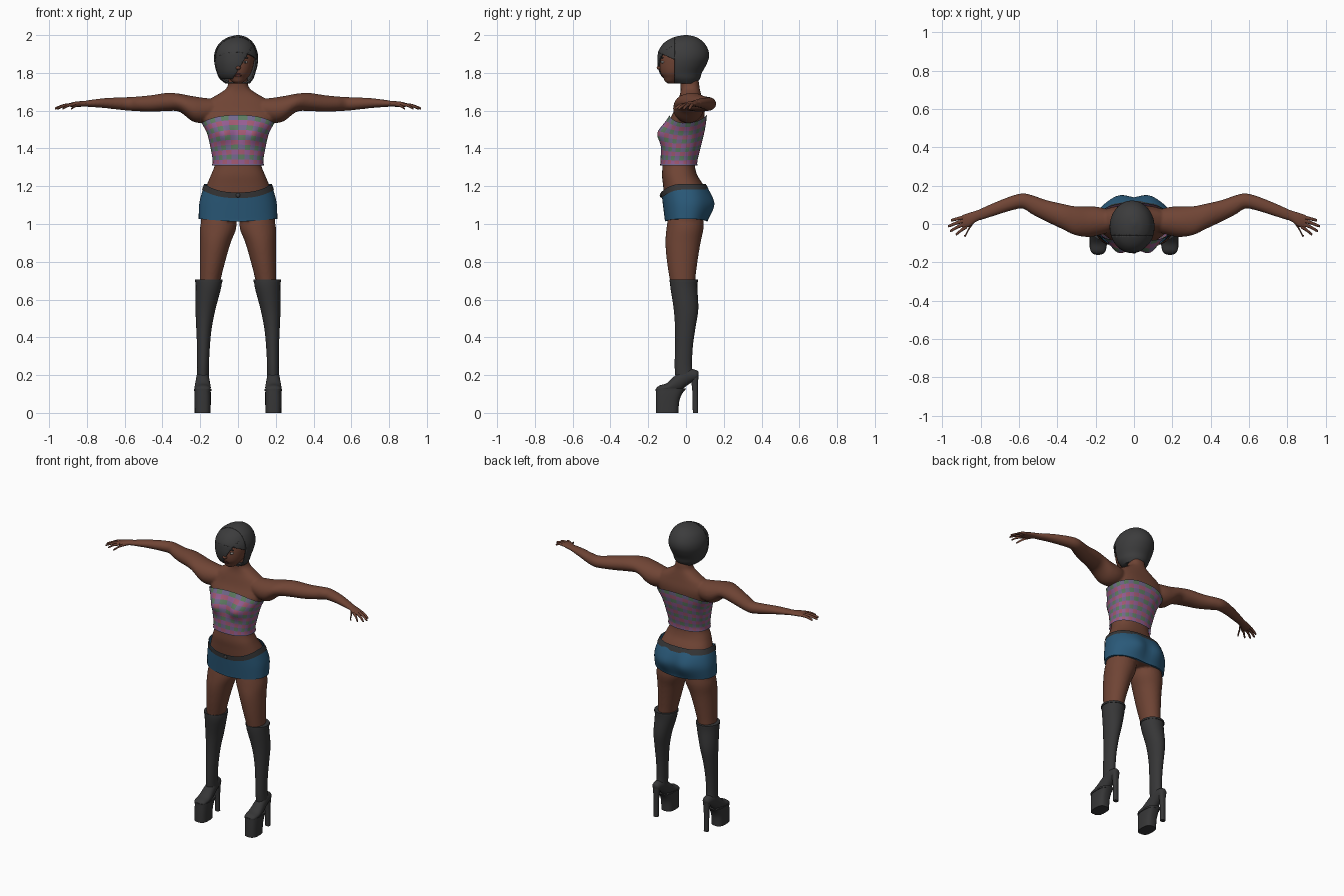
import bpy, bmesh
from math import cos, sin, tau, exp, copysign, radians

old = bpy.data.objects.get("Cube")
if old:
    bpy.data.objects.remove(old, do_unlink=True)


def material(name, r, g, b):
    m = bpy.data.materials.new(name)
    m.use_nodes = True
    m.diffuse_color = (r, g, b, 1)
    m.node_tree.nodes["Principled BSDF"].inputs["Base Color"].default_value = (r, g, b, 1)
    return m


skin = material("brown skin", .16, .058, .035)
lip = material("dark lips", .11, .03, .025)
black = material("charcoal hair", .045, .045, .046)
leather = material("black leather", .037, .037, .038)
denim = material("blue denim", .023, .1, .19)
white = material("eye white", .45, .42, .4)
plaid = [material("mauve", .3, .11, .29), material("rose", .36, .1, .17),
         material("green", .11, .2, .12), material("slate", .17, .14, .27)]


def power(v, p):
    return copysign(abs(v) ** p, v)


def refine(rings, steps=5):
    """Catmull-Rom interpolation between cross-sections."""
    out = []
    last = len(rings) - 1
    for i in range(last):
        quad = [rings[max(0, min(last, i + d))] for d in (-1, 0, 1, 2)]
        for k in range(steps):
            t = k / steps
            out.append(tuple(
                b + .5 * t * (c - a + t * (2 * a - 5 * b + 4 * c - d + t * (3 * (b - c) + d - a)))
                for a, b, c, d in zip(*quad)))
    return out + [rings[-1]]


def bridge(bm, loops):
    n = len(loops[0])
    return [[bm.faces.new((lo[k], lo[(k + 1) % n], hi[(k + 1) % n], hi[k])) for k in range(n)]
            for lo, hi in zip(loops, loops[1:])]


def loft(bm, rings, axis="z", n=28, p=1, s=1, steps=5):
    """Rings are (along, centre u, centre v, radius u, radius v)."""
    loops = []
    for t, u, v, ru, rv in refine(rings, steps):
        loop = []
        for k in range(n):
            a = tau * k / n
            c, d = u + ru * power(cos(a), p), v + rv * power(sin(a), p)
            x, y, z = {"z": (c, d, t), "x": (t, c, d), "y": (c, t, d)}[axis]
            loop.append(bm.verts.new((s * x, y, z)))
        loops.append(loop)
    bridge(bm, loops)
    bm.faces.new(loops[0])
    bm.faces.new(loops[-1])


def finish(name, bm, mats, mirror=False):
    bmesh.ops.recalc_face_normals(bm, faces=bm.faces[:])
    me = bpy.data.meshes.new(name)
    bm.to_mesh(me)
    bm.free()
    for m in mats:
        me.materials.append(m)
    for f in me.polygons:
        f.use_smooth = True
    me.set_sharp_from_angle(angle=radians(50))
    ob = bpy.data.objects.new(name, me)
    bpy.context.collection.objects.link(ob)
    if mirror:
        ob.modifiers.new("mirror", "MIRROR").use_mirror_merge = False
    return ob


def ball(name, mat, centre, radii, mirror=False):
    bm = bmesh.new()
    bmesh.ops.create_uvsphere(bm, u_segments=16, v_segments=10, radius=1)
    bmesh.ops.scale(bm, vec=radii, verts=bm.verts)
    bmesh.ops.translate(bm, vec=centre, verts=bm.verts)
    return finish(name, bm, [mat], mirror)


# Body: torso, neck, arms and legs fused into one smooth skin
ROUND = .85
torso = [(1.02, 0, 0, .196, .1), (1.1, 0, .005, .194, .115), (1.16, 0, -.002, .181, .115),
         (1.21, 0, -.016, .164, .106), (1.26, 0, -.034, .143, .093), (1.32, 0, -.038, .122, .085),
         (1.4, 0, -.028, .133, .092), (1.48, 0, -.014, .152, .098), (1.55, 0, .004, .188, .092),
         (1.6, 0, .018, .195, .08), (1.65, 0, .022, .165, .066), (1.69, 0, .024, .1, .055),
         (1.72, 0, .022, .06, .05), (1.76, 0, .017, .05, .049), (1.82, 0, 0, .048, .045)]
arm = [(.1, .015, 1.61, .05, .05), (.18, .015, 1.602, .073, .066), (.24, .012, 1.61, .08, .067),
       (.31, .018, 1.642, .075, .048), (.375, .04, 1.646, .066, .048), (.46, .07, 1.638, .056, .044),
       (.53, .1, 1.636, .05, .039), (.58, .12, 1.636, .04, .036), (.64, .108, 1.638, .038, .032),
       (.72, .08, 1.64, .035, .025), (.81, .046, 1.637, .03, .016)]
leg = [(1.06, .1, 0, .085, .09), (.98, .105, -.005, .096, .098), (.9, .12, -.016, .081, .093),
       (.8, .135, -.02, .067, .081), (.7, .148, -.018, .055, .067), (.6, .16, -.01, .045, .056)]
bm = bmesh.new()
loft(bm, torso, n=48, p=ROUND)
for s in (1, -1):
    loft(bm, arm, axis="x", s=s)
    loft(bm, leg, s=s)
body = finish("body", bm, [skin])
mod = body.modifiers.new("fuse", "REMESH")
mod.mode = "VOXEL"
mod.voxel_size = .007
mod.use_smooth_shade = True
mod = body.modifiers.new("relax", "SMOOTH")
mod.factor = .5
mod.iterations = 5

# Hands: palm, four fingers and a thumb
bm = bmesh.new()
loft(bm, [(.78, .058, 1.638, .029, .017), (.82, .042, 1.636, .028, .015),
          (.86, .022, 1.634, .036, .014), (.895, .012, 1.63, .034, .009)], axis="x", n=20)
for x0, y0, x1, y1 in ((.88, .036, .955, .02), (.88, .02, .97, -.01),
                       (.88, .003, .96, -.035), (.87, -.012, .93, -.052), (.83, .022, .885, -.06)):
    loft(bm, [(x0, y0, 1.632, .011, .009),
              ((x0 + x1) / 2, (y0 + y1) / 2, 1.627, .009, .008),
              (x1 - .006, y1, 1.613, .007, .006), (x1, y1, 1.609, .002, .002)], axis="x", n=10)
finish("hands", bm, [skin], mirror=True)

# Head and face
bm = bmesh.new()
loft(bm, [(1.745, 0, -.075, .018, .022), (1.755, 0, -.073, .034, .038), (1.775, 0, -.062, .052, .058),
          (1.8, 0, -.05, .069, .084), (1.84, 0, -.03, .082, .109), (1.89, 0, -.015, .088, .117),
          (1.94, 0, -.01, .075, .098), (1.975, 0, -.01, .035, .045)], n=36)
finish("head", bm, [skin])
ball("nose_tip", skin, (0, -.136, 1.827), (.015, .019, .012))
ball("nose_bridge", skin, (0, -.131, 1.847), (.009, .014, .028))
ball("upper_lip", lip, (0, -.124, 1.797), (.022, .01, .006))
ball("lower_lip", lip, (0, -.121, 1.787), (.019, .011, .007))
ball("eyes", white, (.036, -.122, 1.857), (.015, .01, .007), True)
ball("irises", black, (.036, -.129, 1.857), (.006, .005, .006), True)
ball("eyebrows", black, (.037, -.125, 1.88), (.019, .006, .004), True)

# Hair: bob at the back, crown in front and a fringe swept over one eye
hair = [(1.745, -.003, -.01, .066, .068), (1.77, -.008, -.022, .09, .096), (1.8, -.01, -.028, .102, .112),
        (1.84, -.01, -.022, .113, .128), (1.88, -.01, -.015, .117, .136), (1.92, -.01, -.013, .11, .131),
        (1.96, -.008, -.01, .088, .105), (1.988, -.004, -.005, .05, .062), (2, 0, 0, .008, .01)]
FRONT = -.06
cuts = {"hair_back": [((0, FRONT, 0), (0, -1, 0))],
        "hair_crown": [((0, FRONT, 0), (0, 1, 0)), ((0, FRONT, 1.87), (0, -.4, -.9))],
        "hair_fringe": [((0, FRONT, 0), (0, 1, 0)), ((-.03, 0, 1.765), (.155, 0, -.095)),
                        ((0, 0, 1.768), (0, 0, -1))]}
for name, planes in cuts.items():
    bm = bmesh.new()
    loft(bm, hair, n=56)
    for co, no in planes:
        bmesh.ops.bisect_plane(bm, geom=bm.verts[:] + bm.edges[:] + bm.faces[:],
                               plane_co=co, plane_no=no, clear_outer=True)
    ob = finish(name, bm, [black])
    mod = ob.modifiers.new("thickness", "SOLIDIFY")
    mod.thickness = .008

# Clothes follow the torso sections with a small offset
sections = refine(torso, 6)


def torso_at(z):
    for a, b in zip(sections, sections[1:]):
        if z <= b[0]:
            t = max(0, (z - a[0]) / (b[0] - a[0]))
            return [u + t * (v - u) for u, v in zip(a[2:], b[2:])]
    return sections[-1][2:]


def cloth(name, low, high, off, mats, rows=18, n=64, bump=None, pattern=None, cap=False):
    bm = bmesh.new()
    loops = []
    for j in range(rows + 1):
        loop = []
        for k in range(n):
            a = tau * k / n
            z = low(a) + (high(a) - low(a)) * j / rows
            cy, rx, ry = torso_at(z)
            x = (rx + off) * power(cos(a), ROUND)
            y = cy + (ry + off) * power(sin(a), ROUND)
            if bump:
                side, bx, bz, amp, size = bump
                dist = (abs(x) - bx) ** 2 + (z - bz) ** 2
                y += side * amp * exp(-dist / size ** 2) * max(0, side * sin(a))
            loop.append(bm.verts.new((x, y, z)))
        loops.append(loop)
    for j, row in enumerate(bridge(bm, loops)):
        for k, f in enumerate(row):
            f.material_index = pattern(j, k) if pattern else 0
    if cap:
        bm.faces.new(loops[0])
    return finish(name, bm, mats)


def top_edge(a):
    return 1.535 + .042 * sin(a) ** 2


def waist(a):
    return 1.212 - .045 * max(0, -sin(a)) ** 2


def check(j, k):
    return (j // 2 % 2) * 2 + (k // 2 + j // 4) % 2


cloth("tube_top", lambda a: 1.315, top_edge, .012, plaid, 20, bump=(-1, .085, 1.48, .04, .055), pattern=check)
cloth("top_hem", lambda a: 1.311, lambda a: 1.318, .014, [plaid[3]], 2)
cloth("shorts", lambda a: 1.012 + .015 * abs(cos(a)), waist, .012, [denim],
      bump=(1, .08, 1.1, .024, .07), cap=True)
cloth("belt", lambda a: waist(a) - .03, waist, .016, [leather], 4)
ball("belt_button", black, (0, -.131, 1.152), (.012, .008, .012))

# Boots: shaft, foot, platform sole, welt and tall heel
bm = bmesh.new()
loft(bm, [(.703, .155, -.012, .07, .073), (.66, .157, -.011, .067, .071), (.55, .172, 0, .053, .065),
          (.45, .18, -.004, .041, .054), (.35, .183, -.011, .034, .047),
          (.25, .185, -.014, .031, .046), (.19, .186, -.008, .032, .048)])
loft(bm, [(.066, .187, .205, .012, .012), (.055, .187, .2, .024, .026), (.03, .187, .197, .03, .036),
          (0, .187, .187, .033, .046), (-.03, .187, .168, .036, .052), (-.06, .187, .15, .04, .046),
          (-.1, .187, .133, .043, .026), (-.14, .187, .127, .039, .018), (-.156, .187, .124, .022, .008)],
     axis="y")
finish("boots", bm, [leather], mirror=True)
bm = bmesh.new()
loft(bm, [(.694, .155, -.012, .073, .076), (.706, .155, -.012, .073, .076)], steps=1)
finish("boot_cuffs", bm, [leather], mirror=True)
bm = bmesh.new()
loft(bm, [(0, .187, -.1, .042, .06), (.06, .187, -.098, .043, .062),
          (.1, .187, -.09, .043, .069), (.128, .187, -.079, .042, .079)], p=.7, n=32)
loft(bm, [(.116, .187, -.085, .046, .076), (.126, .187, -.081, .046, .08)], p=.7, n=32, steps=1)
finish("platform_soles", bm, [leather], mirror=True)
bm = bmesh.new()
loft(bm, [(0, .187, .05, .016, .014), (.12, .187, .048, .017, .015), (.2, .187, .044, .024, .022)], p=.8)
finish("boot_heels", bm, [leather], mirror=True)
